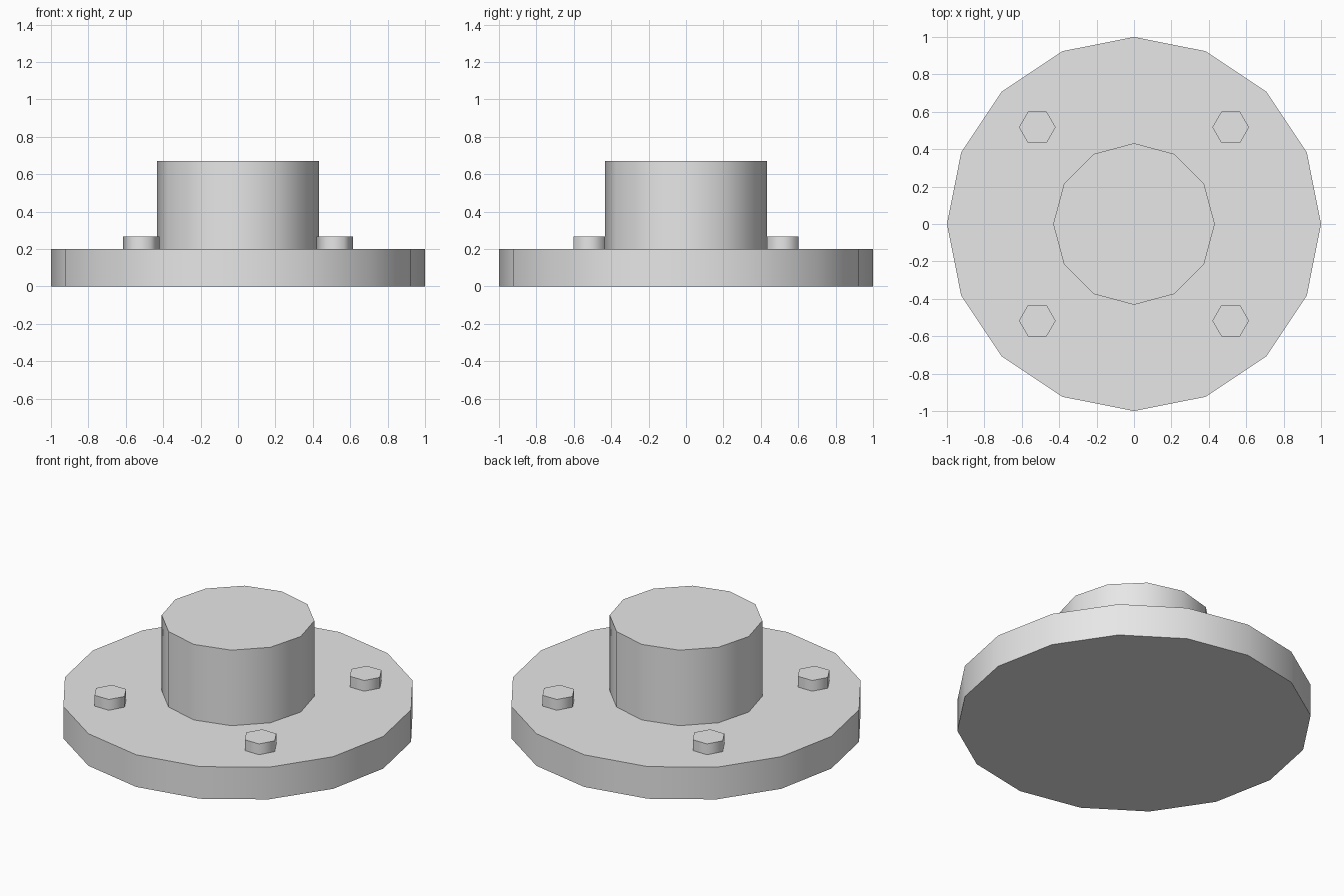
import bpy
from math import radians

cube = bpy.data.objects.get("Cube")
if cube:
    bpy.data.objects.remove(cube, do_unlink=True)

GREY = (0.8, 0.8, 0.8, 1.0)
metal = bpy.data.materials.new("plain_grey")
metal.use_nodes = True
metal.diffuse_color = GREY
metal.node_tree.nodes["Principled BSDF"].inputs["Base Color"].default_value = GREY


def cylinder(name, sides, radius, bottom, top, x=0, y=0, turn=0):
    """Upright prism with smooth sides and flat, sharp-edged caps."""
    bpy.ops.mesh.primitive_cylinder_add(
        vertices=sides, radius=radius, depth=top - bottom,
        location=(x, y, (bottom + top) / 2), rotation=(0, 0, radians(turn)))
    obj = bpy.context.object
    obj.name = name
    obj.data.materials.append(metal)
    bpy.ops.object.shade_smooth_by_angle(angle=radians(70))
    return obj


# Round base plate and central hub
PLATE_TOP = 0.2
cylinder("base_plate", 16, 1.0, 0, PLATE_TOP)
cylinder("hub", 12, 0.432, PLATE_TOP, 0.67)

# Four hexagonal bolt heads, with corners pointing along x
BOLT = 0.517
for side, x in (("left", BOLT), ("right", -BOLT)):
    for end, y in (("front", -BOLT), ("back", BOLT)):
        cylinder(f"bolt_{end}_{side}", 6, 0.098, PLATE_TOP, 0.267, x, y, turn=30)
